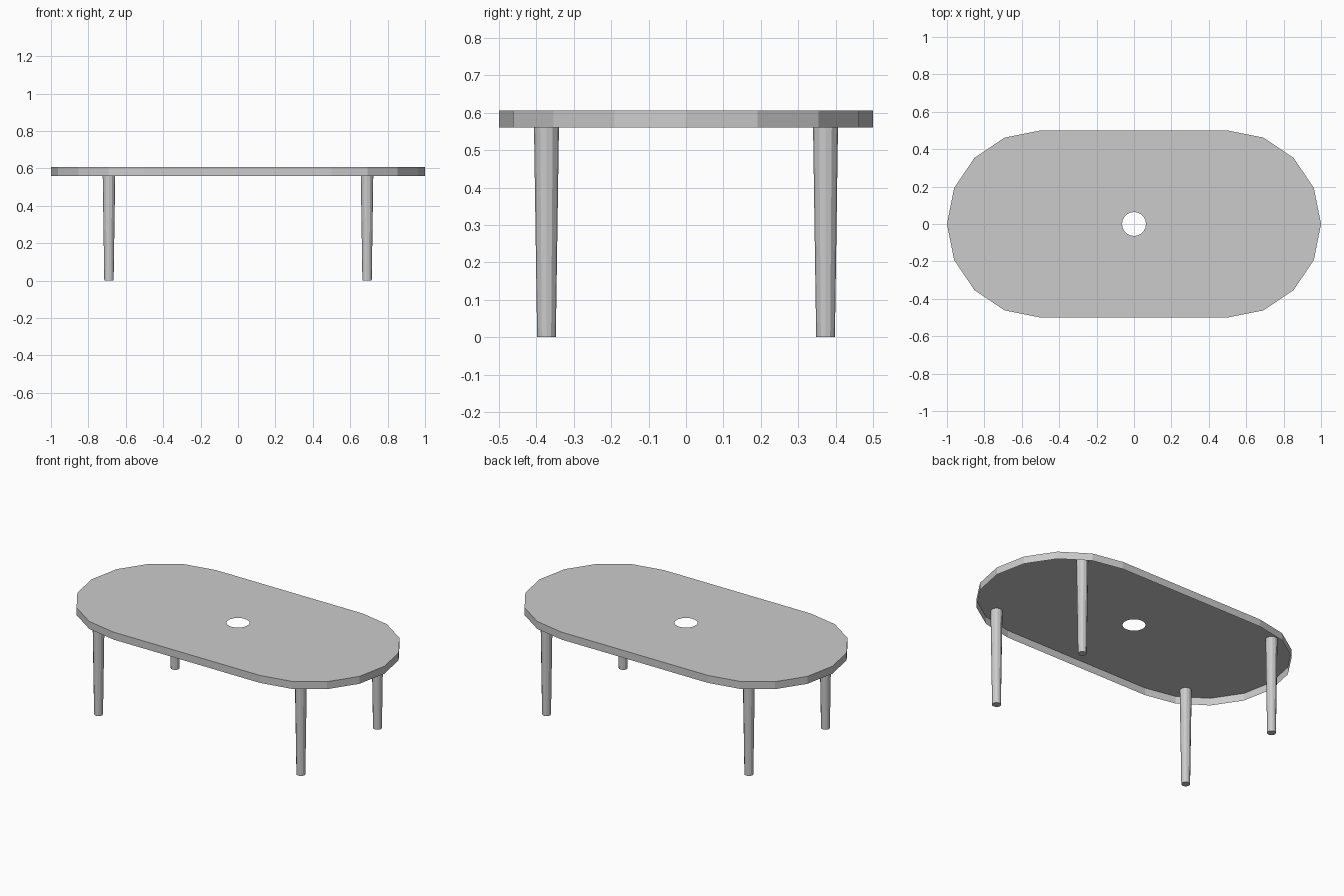
import bpy, bmesh
from math import sin, cos, pi

if "Cube" in bpy.data.objects:
    bpy.data.objects.remove(bpy.data.objects["Cube"])

TOP, RIM = 0.606, 0.56


def make_object(name, bm):
    mesh = bpy.data.meshes.new(name)
    bm.to_mesh(mesh)
    bm.free()
    obj = bpy.data.objects.new(name, mesh)
    bpy.context.collection.objects.link(obj)
    return obj


def loop(bm, points):
    verts = [bm.verts.new(p) for p in points]
    return [bm.edges.new((a, b)) for a, b in zip(verts, verts[1:] + verts[:1])]


# Tabletop: thin stadium sheet with a centre hole and a skirt, open underneath
bm = bmesh.new()
outline = []
for side in (0, 1):
    for i in range(9):
        a = -pi / 2 + pi * side + pi * i / 8
        outline.append(((-0.5 if side else 0.5) + 0.5 * cos(a), 0.5 * sin(a), TOP))
rim = loop(bm, outline)
hole = loop(bm, [(0.064 * cos(2 * pi * i / 24), 0.064 * sin(2 * pi * i / 24), TOP)
                 for i in range(24)])
bmesh.ops.triangle_fill(bm, edges=rim + hole, use_beauty=True, normal=(0, 0, 1))
skirt = bmesh.ops.extrude_edge_only(bm, edges=rim)["geom"]
for v in skirt:
    if isinstance(v, bmesh.types.BMVert):
        v.co.z = RIM
bmesh.ops.recalc_face_normals(bm, faces=bm.faces)
bm.normal_update()
if sum(f.normal.z * f.calc_area() for f in bm.faces) < 0:
    bmesh.ops.reverse_faces(bm, faces=bm.faces)
make_object("tabletop", bm)

# Four tapered legs reaching up to the underside of the sheet
for sx, side in ((-1, "left"), (1, "right")):
    for sy, end in ((-1, "front"), (1, "back")):
        bm = bmesh.new()
        bmesh.ops.create_cone(bm, cap_ends=True, segments=12, radius1=0.025,
                              radius2=0.034, depth=TOP - 0.002)
        leg = make_object(f"{end}_{side}_leg", bm)
        leg.location = (sx * 0.69, sy * 0.373, (TOP - 0.002) / 2)
